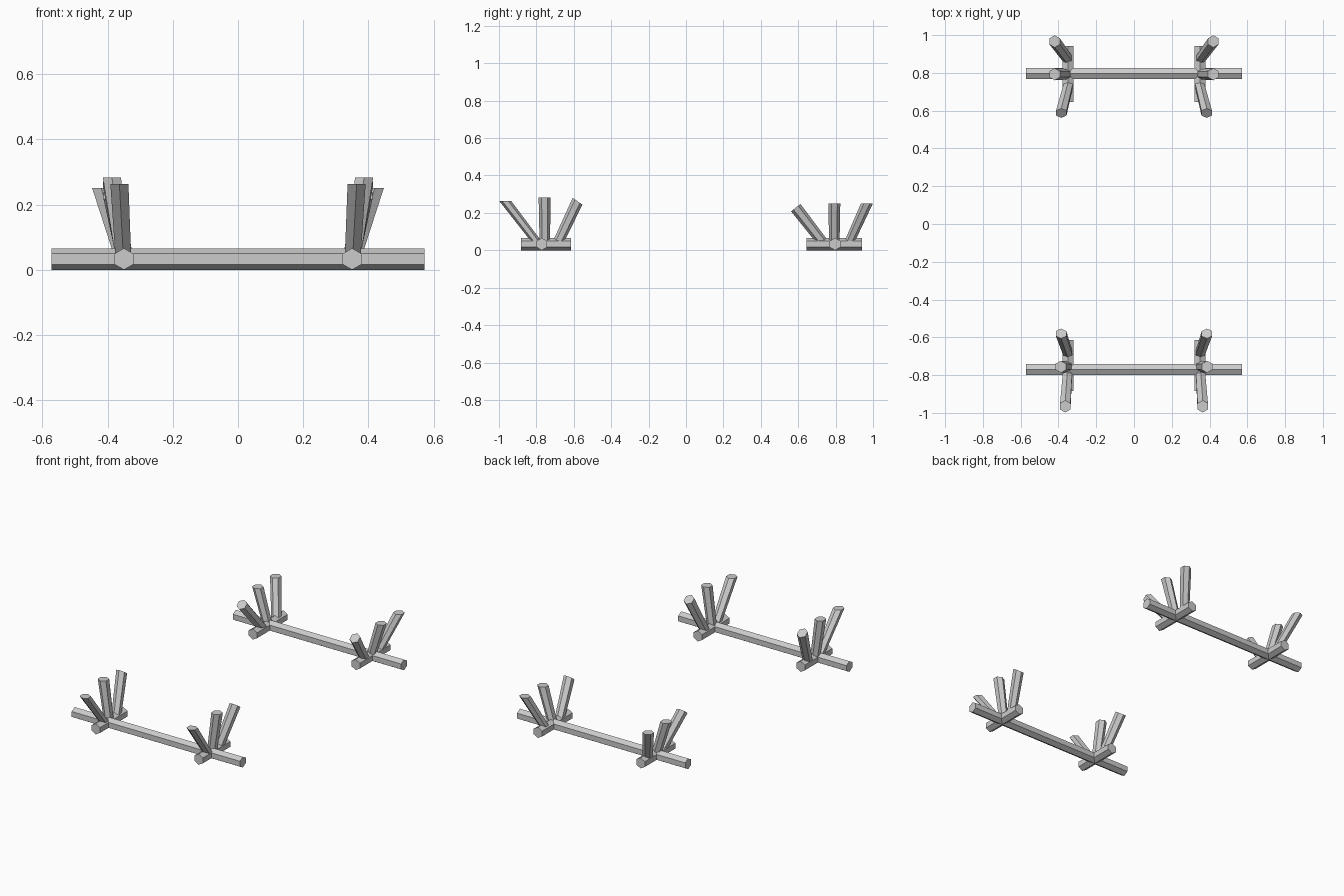
import bpy, bmesh, math
from mathutils import Vector

if "Cube" in bpy.data.objects:
    bpy.data.objects.remove(bpy.data.objects["Cube"])

R = 0.033  # hexagon radius of the beams


def hex_tube(name, rings):
    """Closed six-sided tube through two rings of points."""
    bm = bmesh.new()
    a, b = [[bm.verts.new(p) for p in ring] for ring in rings]
    for i in range(6):
        j = (i + 1) % 6
        bm.faces.new((a[i], a[j], b[j], b[i]))
    bm.faces.new(a[::-1])
    bm.faces.new(b)
    bmesh.ops.recalc_face_normals(bm, faces=bm.faces)
    mesh = bpy.data.meshes.new(name)
    bm.to_mesh(mesh)
    bm.free()
    obj = bpy.data.objects.new(name, mesh)
    bpy.context.collection.objects.link(obj)
    return obj


def ring(center, r, u, v):
    c, u, v = Vector(center), Vector(u), Vector(v)
    return [c + r * (math.sin(i * math.pi / 3) * u + math.cos(i * math.pi / 3) * v)
            for i in range(6)]


def beam(name, start, end, side):
    return hex_tube(name, [ring(p, R, side, (0, 0, 1)) for p in (start, end)])


def post(name, base, top, tilt):
    # ring corners lie along y; tilt leans the cut ends about x
    t = math.radians(tilt)
    v = (0, math.cos(t), math.sin(t))
    return hex_tube(name, [ring(base, 0.028, (1, 0, 0), v),
                           ring(top, 0.032, (1, 0, 0), v)])


# long beams across the width
for name, y in (("front_beam", -0.771), ("rear_beam", 0.797)):
    beam(name, (-0.573, y, R), (0.573, y, R), (0, 1, 0))

# posts of each cluster: base, top, end tilt (right side values)
posts = {
    "front_outer_post": ((0.352, -0.795, 0.04), (0.364, -0.966, 0.263), 0),
    "front_middle_post": ((0.352, -0.755, 0.04), (0.387, -0.756, 0.283), 0),
    "front_inner_post": ((0.350, -0.685, 0.04), (0.386, -0.580, 0.262), -35),
    "rear_inner_post": ((0.348, 0.733, 0.04), (0.385, 0.587, 0.228), 38),
    "rear_middle_post": ((0.355, 0.793, 0.04), (0.420, 0.793, 0.251), 0),
    "rear_outer_post": ((0.350, 0.872, 0.04), (0.420, 0.967, 0.250), 0),
}

for side, s in (("left", -1), ("right", 1)):
    # short cross feet
    for name, y0, y1 in (("front_foot", -0.883, -0.615), ("rear_foot", 0.645, 0.942)):
        beam(f"{name}_{side}", (s * 0.35, y0, R), (s * 0.35, y1, R), (1, 0, 0))
    # fanned upright posts
    for name, (b, t, tilt) in posts.items():
        post(f"{name}_{side}", (s * b[0], b[1], b[2]), (s * t[0], t[1], t[2]), tilt)
